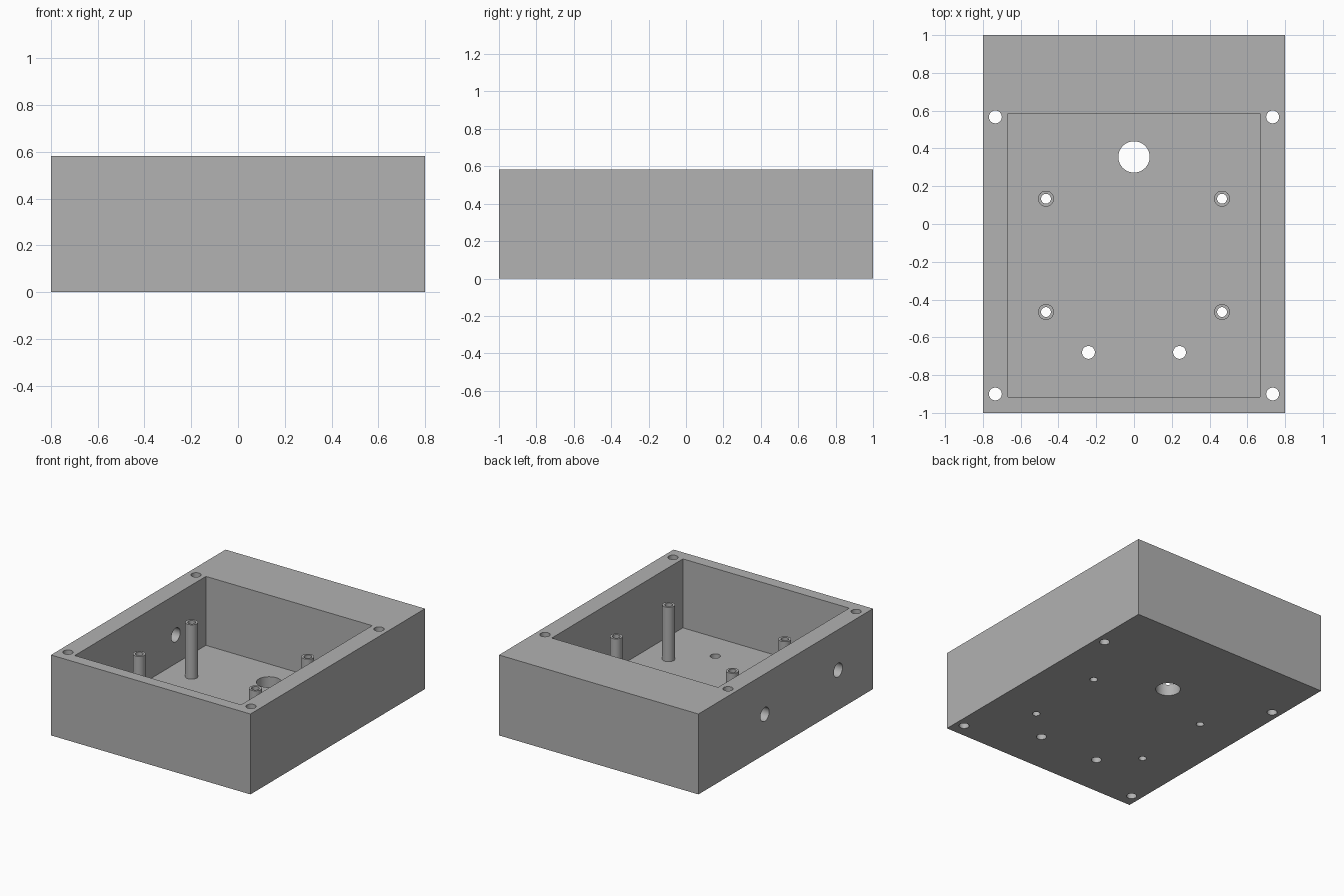
import bpy
import math

default = bpy.data.objects.get("Cube")
if default:
    bpy.data.objects.remove(default, do_unlink=True)

# Single flat colour
grey = bpy.data.materials.new("plain grey")
grey.use_nodes = True
colour = (0.445, 0.445, 0.445, 1)
grey.diffuse_color = colour
grey.node_tree.nodes["Principled BSDF"].inputs["Base Color"].default_value = colour

HEIGHT = 0.583
FLOOR = 0.083
POST_TOP = 0.477


def box(name, low, high):
    centre = [(a + b) / 2 for a, b in zip(low, high)]
    bpy.ops.mesh.primitive_cube_add(size=1, location=centre)
    obj = bpy.context.object
    obj.name = name
    obj.scale = [b - a for a, b in zip(low, high)]
    bpy.ops.object.transform_apply(location=True, rotation=True, scale=True)
    obj.data.materials.append(grey)
    return obj


def cylinder(name, centre, radius, depth, rotation=(0, 0, 0)):
    bpy.ops.mesh.primitive_cylinder_add(vertices=40, radius=radius, depth=depth,
                                        location=centre, rotation=rotation)
    obj = bpy.context.object
    obj.name = name
    bpy.ops.object.transform_apply(location=True, rotation=True, scale=True)
    obj.data.materials.append(grey)
    return obj


def cut(target, cutter):
    """Subtract the cutter from the target, then discard it."""
    cutter.hide_render = True
    mod = target.modifiers.new("cut", "BOOLEAN")
    mod.operation = "DIFFERENCE"
    mod.solver = "EXACT"
    mod.object = cutter
    bpy.context.view_layer.objects.active = target
    bpy.ops.object.modifier_apply(modifier=mod.name)
    bpy.data.objects.remove(cutter, do_unlink=True)


def drill(target, x, y, radius):
    cut(target, cylinder("drill", (x, y, HEIGHT / 2), radius, 2))


def finish(obj):
    bpy.ops.object.select_all(action="DESELECT")
    obj.select_set(True)
    bpy.context.view_layer.objects.active = obj
    bpy.ops.object.shade_smooth_by_angle(angle=math.radians(30))


# Open-topped case with a thick rear wall
case = box("case", (-0.8, -1, 0), (0.8, 1, HEIGHT))
cut(case, box("cavity", (-0.667, -0.917, FLOOR), (0.667, 0.585, 1)))

# Large cable opening in the floor
drill(case, 0, 0.355, 0.083)

# Mirrored screw holes, floor holes and hollow standoff posts
for side, label in ((-1, "right"), (1, "left")):
    for y in (0.567, -0.9):
        drill(case, side * 0.734, y, 0.034)
    drill(case, side * 0.241, -0.68, 0.034)
    for y, place in ((0.134, "rear"), (-0.466, "front")):
        x = side * 0.466
        drill(case, x, y, 0.026)
        post = cylinder(f"{place}_{label}_post", (x, y, (FLOOR + POST_TOP) / 2),
                        0.042, POST_TOP - FLOOR)
        drill(post, x, y, 0.026)
        finish(post)

# Two round ports through one side wall
for y in (0.24, -0.6):
    cut(case, cylinder("port", (-0.75, y, 0.29), 0.05, 0.4,
                       (0, math.pi / 2, 0)))

finish(case)
